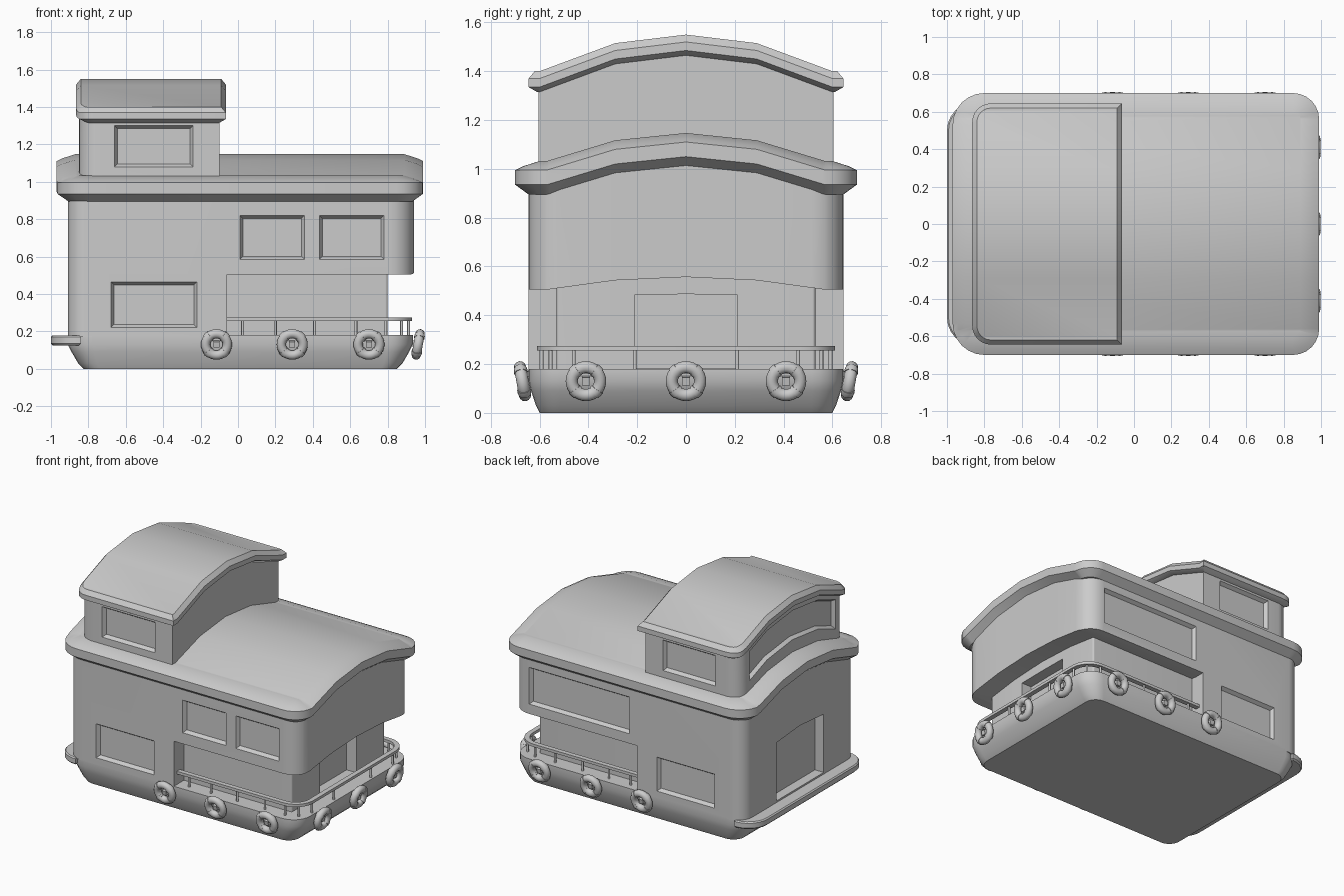
import bpy, bmesh, math
from mathutils import Matrix, Vector

if "Cube" in bpy.data.objects:
    bpy.data.objects.remove(bpy.data.objects["Cube"])


def finish(obj, angle=30):
    bpy.ops.object.select_all(action='DESELECT')
    obj.select_set(True)
    bpy.context.view_layer.objects.active = obj
    bpy.ops.object.shade_smooth_by_angle(angle=math.radians(angle))
    return obj


def arch_at(arch, y):
    # piecewise linear height over |y|
    y = abs(y)
    for (ya, ha), (yb, hb) in zip(arch, arch[1:]):
        if y <= yb:
            return ha + (hb - ha) * (y - ya) / (yb - ya)
    return arch[-1][1]


def loft(name, loops, arch=None, w0=1.0, w1=1.0):
    # skin closed loops, cap the ends, then bend upward by the arch
    bm = bmesh.new()
    rows = [[bm.verts.new(p) for p in lp] for lp in loops]
    n = len(rows[0])
    for a, b in zip(rows, rows[1:]):
        for i in range(n):
            bm.faces.new((a[i], a[(i + 1) % n], b[(i + 1) % n], b[i]))
    bm.faces.new(rows[0][::-1])
    bm.faces.new(rows[-1])
    if arch:
        for y in sorted({s * k[0] for k in arch for s in (1, -1)}):
            bmesh.ops.bisect_plane(bm, geom=bm.verts[:] + bm.edges[:] + bm.faces[:],
                                   plane_co=(0, y, 0), plane_no=(0, 1, 0))
        zs = [v.co.z for v in bm.verts]
        lo, hi = min(zs), max(zs)
        for v in bm.verts:
            w = w0 + (w1 - w0) * (v.co.z - lo) / (hi - lo)
            v.co.z += w * arch_at(arch, v.co.y)
    bmesh.ops.recalc_face_normals(bm, faces=bm.faces[:])
    me = bpy.data.meshes.new(name)
    bm.to_mesh(me)
    bm.free()
    obj = bpy.data.objects.new(name, me)
    bpy.context.collection.objects.link(obj)
    return obj


def outline(x0, x1, hy, rl, rr, n=6):
    # rectangle with rounded left and right corners
    pts = []
    for right, s, a0 in ((0, -1, 180), (1, -1, 270), (1, 1, 0), (0, 1, 90)):
        r, cx = (rr, x1) if right else (rl, x0)
        if r <= 0:
            pts.append((cx, s * hy))
            continue
        ox, oy = cx + (-r if right else r), s * (hy - r)
        for i in range(n + 1):
            a = math.radians(a0 + 90 * i / n)
            pts.append((ox + r * math.cos(a), oy + r * math.sin(a)))
    return pts


def slab(name, x0, x1, hy, rl, rr, rings, arch=None, w0=1.0, w1=1.0):
    # rings: (inset x, inset y, z)
    loops = []
    for dx, dy, z in rings:
        rad = [max(r - dy, 0.01) if r > 0 else 0 for r in (rl, rr)]
        loops.append([(x, y, z) for x, y in outline(x0 + dx, x1 - dx, hy - dy, *rad)])
    return loft(name, loops, arch, w0, w1)


def cutout(a0, a1, z0, z1, place, arch=None):
    # bevelled window recess; place(u, d) maps along-wall and outward distance to x, y
    loops = []
    for inset, d in ((0, 0.02), (0, 0), (0.016, -0.025)):
        loops.append([(*place(u, d), z) for u, z in (
            (a0 + inset, z0 + inset), (a1 - inset, z0 + inset),
            (a1 - inset, z1 - inset), (a0 + inset, z1 - inset))])
    return loft("cutter", loops, arch)


def carve(obj, cutters):
    bpy.context.view_layer.objects.active = obj
    for c in cutters:
        c.hide_render = True
        m = obj.modifiers.new("recess", 'BOOLEAN')
        m.operation, m.solver, m.object = 'DIFFERENCE', 'EXACT', c
        bpy.ops.object.modifier_apply(modifier=m.name)
        bpy.data.objects.remove(c)
    return finish(obj)


def wall_y(side, hy):
    return lambda u, d: (u, side * (hy + d))


MAIN = ((0, 0.115), (0.29, 0.085), (0.57, 0), (0.72, 0))
TOP = ((0, 0.15), (0.29, 0.115), (0.6, 0), (0.7, 0))

# hull and stern ledge
finish(slab("hull", -0.91, 0.935, 0.645, 0.13, 0.13,
            ((0.085, 0.045, 0), (0.055, 0.03, 0.03), (0.02, 0.01, 0.09), (0, 0, 0.13), (0, 0, 0.18))))
finish(slab("stern_ledge", -1.0, -0.84, 0.65, 0.15, 0,
            ((0.01, 0.01, 0.125), (0, 0, 0.135), (0, 0, 0.17), (0.008, 0.008, 0.178))))

# rear half of the house with its door and lower windows
rear = slab("rear_house", -0.91, -0.06, 0.645, 0.1, 0, ((0, 0, 0.17), (0, 0, 0.93)), MAIN, 0, 1)
carve(rear, [cutout(-0.68, -0.22, 0.22, 0.465, wall_y(s, 0.645)) for s in (-1, 1)]
      + [slab("cutter", -1.0, -0.84, 0.27, 0, 0, ((0, 0, 0.19), (0, 0, 0.54)), MAIN, 0, 0.8)])

# overhanging front half with upper windows
front = slab("front_house", -0.06, 0.94, 0.645, 0, 0.13, ((0, 0, 0.505), (0, 0, 0.93)), MAIN, 0.45, 1)
carve(front, [cutout(0.01, 0.355, 0.585, 0.82, wall_y(-1, 0.645)),
              cutout(0.435, 0.78, 0.585, 0.82, wall_y(-1, 0.645)),
              cutout(0.0, 0.80, 0.575, 0.84, wall_y(1, 0.645))])

# recessed lower cabin with door
cabin = slab("lower_cabin", -0.08, 0.80, 0.53, 0, 0.012, ((0, 0, 0.17), (0, 0, 0.52)), MAIN, 0, 0.45)
carve(cabin, [slab("cutter", 0.72, 0.9, 0.21, 0, 0, ((0, 0, 0.181), (0, 0, 0.475)), MAIN, 0, 0.1)])

# main roof
finish(slab("main_roof", -0.97, 0.99, 0.70, 0.17, 0.14,
            ((0.055, 0.055, 0.895), (0, 0, 0.935), (0, 0, 0.995), (0.03, 0.03, 1.01), (0.1, 0.1, 1.032)),
            MAIN))

# top cabin with side windows and arched stern window
top = slab("top_cabin", -0.85, -0.10, 0.605, 0.1, 0, ((0, 0, 0.98), (0, 0, 1.35)), TOP, 0.7, 1)
carve(top, [cutout(-0.66, -0.24, 1.08, 1.30, wall_y(s, 0.605)) for s in (-1, 1)]
      + [cutout(-0.49, 0.49, 1.085, 1.295, lambda u, d: (-0.85 - d, u), TOP)])
finish(slab("top_roof", -0.865, -0.065, 0.645, 0.1, 0,
            ((0.035, 0.035, 1.315), (0, 0, 1.335), (0, 0, 1.37), (0.025, 0.025, 1.4)), TOP))

# deck railing
outer = outline(-0.07, 0.93, 0.61, 0, 0.14)
inner = outline(-0.07, 0.895, 0.575, 0, 0.105)
finish(loft("deck_rail", [[(*o, 0.275), (*o, 0.255), (*i, 0.255), (*i, 0.275)]
                          for o, i in zip(outer, inner)]))
spots = [(x, s * 0.592) for x in (0.025, 0.2, 0.41, 0.63, 0.79) for s in (-1, 1)]
spots += [(0.912, y) for y in (-0.46, -0.21, 0.21, 0.46)]
spots += [(0.875, s * 0.555) for s in (-1, 1)]
for x, y in spots:
    bpy.ops.mesh.primitive_cylinder_add(vertices=8, radius=0.008, depth=0.09, location=(x, y, 0.215))
    bpy.context.object.name = "rail_post"
    finish(bpy.context.object, 50)

# life ring: torus, four bands and a hook, shared by all copies
bpy.ops.mesh.primitive_torus_add(major_segments=32, minor_segments=12, major_radius=0.058,
                                 minor_radius=0.025, rotation=(math.pi / 2, 0, 0))
ring = bpy.context.object
parts = []
for k in range(4):
    loops = []
    for j in range(4):
        a = math.radians(45 + 90 * k - 10 + 20 * j / 3)
        out = Vector((math.cos(a), 0, math.sin(a)))
        loops.append([out * (0.058 + 0.028 * math.cos(t)) + Vector((0, 0.028 * math.sin(t), 0))
                      for t in (2 * math.pi * i / 12 for i in range(12))])
    parts.append(loft("band", loops))
bpy.ops.mesh.primitive_cube_add(size=1, location=(0, 0.012, 0.0))
hook = bpy.context.object
hook.scale = (0.032, 0.04, 0.032)
bpy.ops.object.select_all(action='DESELECT')
for o in parts + [hook, ring]:
    o.select_set(True)
bpy.context.view_layer.objects.active = ring
bpy.ops.object.join()
bpy.ops.object.transform_apply(location=True, rotation=True, scale=True)
finish(ring, 40)
places = [((x, s * 0.67, 0.13), 0 if s < 0 else 180) for x in (-0.115, 0.29, 0.70) for s in (-1, 1)]
places += [((0.963, y, 0.13), 90) for y in (-0.41, 0, 0.41)]
for i, (loc, turn) in enumerate(places):
    o = ring if i == 0 else ring.copy()
    if i:
        bpy.context.collection.objects.link(o)
    o.name = "life_ring"
    o.matrix_world = (Matrix.Translation(loc) @ Matrix.Rotation(math.radians(turn), 4, 'Z')
                      @ Matrix.Rotation(math.radians(10), 4, 'X'))
